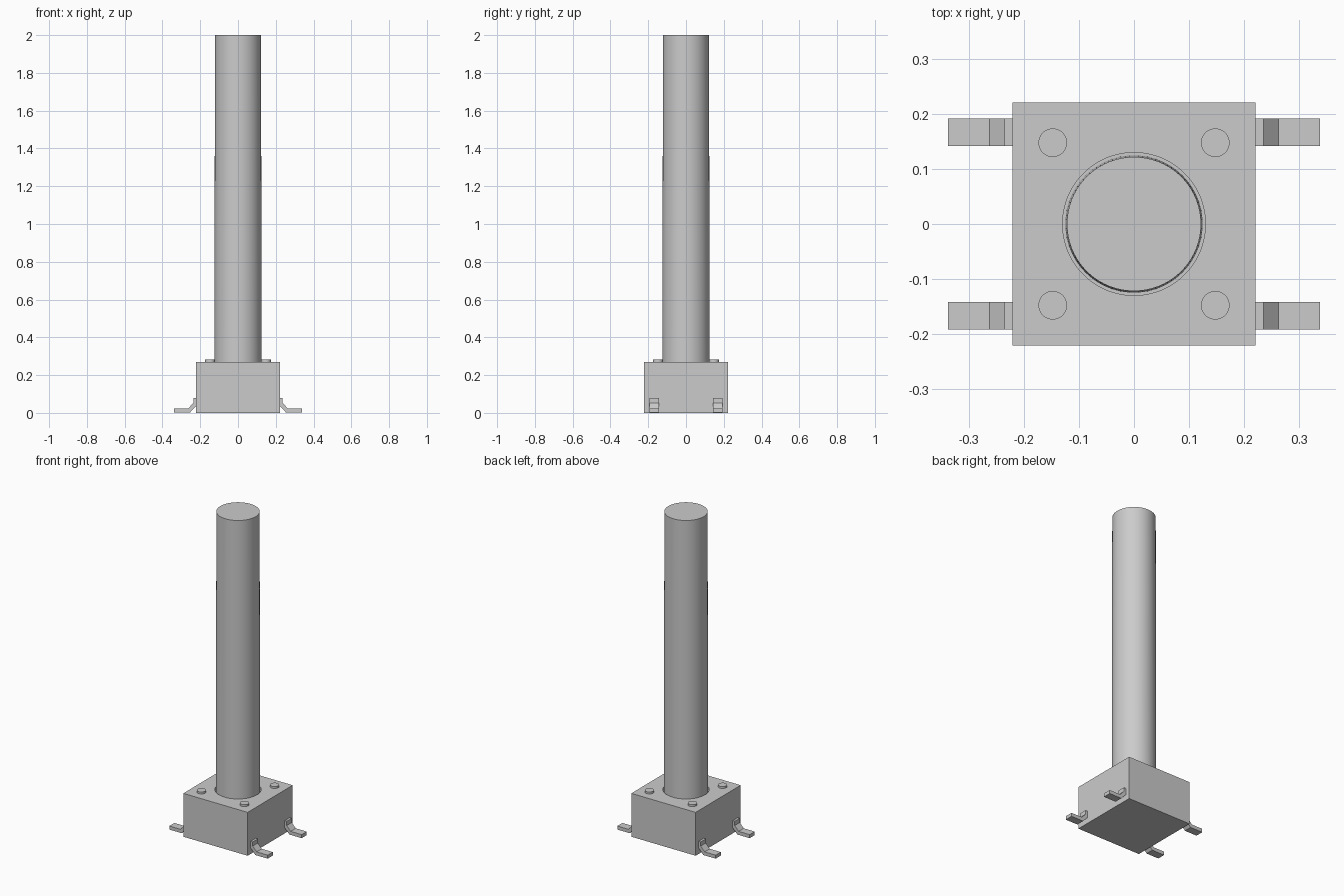
import bpy, bmesh, math

if "Cube" in bpy.data.objects:
    bpy.data.objects.remove(bpy.data.objects["Cube"], do_unlink=True)

# Single plain grey
grey = bpy.data.materials.new("light_grey")
grey.use_nodes = True
grey.diffuse_color = (0.6, 0.6, 0.6, 1)
grey.node_tree.nodes["Principled BSDF"].inputs["Base Color"].default_value = (0.6, 0.6, 0.6, 1)


def cylinder(name, bottom_r, top_r, z0, z1, x=0, y=0, sides=96):
    bpy.ops.mesh.primitive_cone_add(vertices=sides, radius1=bottom_r, radius2=top_r,
                                    depth=z1 - z0, location=(x, y, (z0 + z1) / 2))
    obj = bpy.context.object
    obj.name = name
    obj.data.materials.append(grey)
    bpy.ops.object.shade_smooth_by_angle(angle=math.radians(30))
    return obj


def lead(name, side, y, width=0.05):
    # Bent strip: upright tab, sloped knee, flat foot
    profile = [(0.215, 0.079), (0.236, 0.079), (0.236, 0.053), (0.263, 0.024),
               (0.339, 0.024), (0.339, 0.002), (0.254, 0.002), (0.222, 0.036), (0.215, 0.036)]
    bm = bmesh.new()
    face = bm.faces.new([bm.verts.new((side * x, y - width / 2, z)) for x, z in profile])
    new = bmesh.ops.extrude_face_region(bm, geom=[face])["geom"]
    bmesh.ops.translate(bm, vec=(0, width, 0),
                        verts=[v for v in new if isinstance(v, bmesh.types.BMVert)])
    bmesh.ops.recalc_face_normals(bm, faces=bm.faces)
    mesh = bpy.data.meshes.new(name)
    bm.to_mesh(mesh)
    bm.free()
    mesh.materials.append(grey)
    bpy.context.collection.objects.link(bpy.data.objects.new(name, mesh))


# Square housing with a round well for the stem
top = 0.27
bpy.ops.mesh.primitive_cube_add(size=1, location=(0, 0, top / 2))
housing = bpy.context.object
housing.name = "housing"
housing.scale = (0.443, 0.443, top)
bpy.ops.object.transform_apply(location=False, rotation=False, scale=True)
housing.data.materials.append(grey)

cutter = cylinder("well_cutter", 0.13, 0.13, top - 0.03, top + 0.1)
cutter.hide_render = True
cutter.hide_viewport = True
well = housing.modifiers.new("well", "BOOLEAN")
well.operation = "DIFFERENCE"
well.solver = "EXACT"
well.object = cutter

# Long, slightly tapered push stem
cylinder("stem", 0.125, 0.122, top - 0.035, 2.0)

# Four rivets and four leads
for sx, side in ((-1, "right"), (1, "left")):
    for sy, end in ((-1, "front"), (1, "back")):
        cylinder(f"rivet_{end}_{side}", 0.026, 0.026, top - 0.01, top + 0.012,
                 sx * 0.148, sy * 0.148, 40)
        lead(f"lead_{end}_{side}", sx, sy * 0.167)
